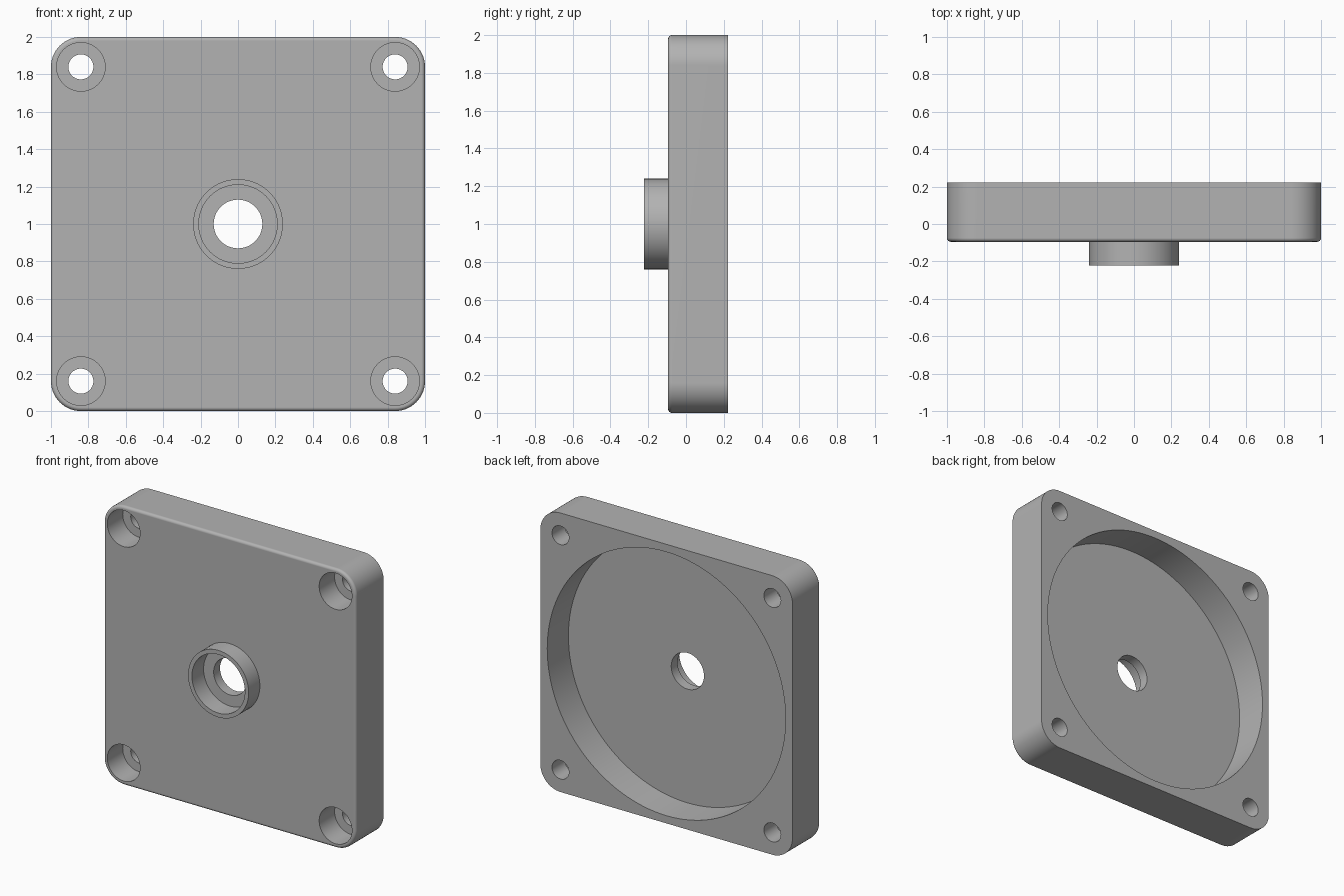
import bpy
import bmesh
from math import pi, radians
from mathutils import Matrix, Vector

cube = bpy.data.objects.get("Cube")
if cube:
    bpy.data.objects.remove(cube, do_unlink=True)

FRONT, BACK, BOSS_FRONT = -0.095, 0.222, -0.222
MID_Z = 1.0
CORNER = 0.84       # screw hole offset from the centre
OVER = 0.05         # how far cutters reach past a surface

grey = bpy.data.materials.new("plain grey")
grey.use_nodes = True
colour = (0.45, 0.45, 0.45, 1)
grey.diffuse_color = colour
grey.node_tree.nodes["Principled BSDF"].inputs["Base Color"].default_value = colour


def add_object(name, bm):
    mesh = bpy.data.meshes.new(name)
    bm.to_mesh(mesh)
    bm.free()
    mesh.materials.append(grey)
    obj = bpy.data.objects.new(name, mesh)
    bpy.context.collection.objects.link(obj)
    return obj


def cylinder(name, radius, y0, y1, x=0, z=MID_Z, sides=64):
    """Cylinder lying along y between two depths."""
    bm = bmesh.new()
    place = Matrix.Translation((x, (y0 + y1) / 2, z)) @ Matrix.Rotation(pi / 2, 4, "X")
    bmesh.ops.create_cone(bm, cap_ends=True, segments=sides, radius1=radius,
                          radius2=radius, depth=y1 - y0, matrix=place)
    return add_object(name, bm)


def combine(target, tool, operation):
    """Apply a boolean and discard the tool object."""
    tool.hide_render = True
    mod = target.modifiers.new("boolean", "BOOLEAN")
    mod.operation = operation
    mod.solver = "EXACT"
    mod.object = tool
    bpy.context.view_layer.objects.active = target
    bpy.ops.object.modifier_apply(modifier=mod.name)
    bpy.data.objects.remove(tool, do_unlink=True)


# Square plate with rounded corners and a small fillet round the front
bm = bmesh.new()
bmesh.ops.create_cube(bm, size=1, matrix=Matrix.Translation((0, (FRONT + BACK) / 2, MID_Z))
                      @ Matrix.Diagonal((2, BACK - FRONT, 2, 1)))
along_y = [e for e in bm.edges
           if abs((e.verts[0].co - e.verts[1].co).normalized().dot(Vector((0, 1, 0)))) > 0.9]
bmesh.ops.bevel(bm, geom=along_y, offset=0.16, segments=14, profile=0.5, affect="EDGES")
front_rim = [e for e in bm.edges if all(abs(v.co.y - FRONT) < 1e-4 for v in e.verts)]
bmesh.ops.bevel(bm, geom=front_rim, offset=0.02, segments=4, profile=0.5, affect="EDGES")
plate = add_object("cover_plate", bm)

# Raised centre boss with a stepped bore
combine(plate, cylinder("boss", 0.24, BOSS_FRONT, FRONT + OVER), "UNION")
combine(plate, cylinder("boss_bore", 0.21, BOSS_FRONT - OVER, -0.09), "DIFFERENCE")

# Wide round recess in the back
combine(plate, cylinder("back_recess", 0.945, -0.018, BACK + OVER, sides=128), "DIFFERENCE")
combine(plate, cylinder("centre_hole", 0.13, BOSS_FRONT - OVER, BACK + OVER), "DIFFERENCE")

# Counterbored screw holes in the four corners
for sx in (-1, 1):
    for sz in (-1, 1):
        x, z = sx * CORNER, MID_Z + sz * CORNER
        combine(plate, cylinder("counterbore", 0.13, FRONT - OVER, 0.08, x, z, 48), "DIFFERENCE")
        combine(plate, cylinder("screw_hole", 0.067, FRONT - OVER, BACK + OVER, x, z, 32),
                "DIFFERENCE")

# Smooth curved walls, crisp edges
bpy.ops.object.select_all(action="DESELECT")
plate.select_set(True)
bpy.context.view_layer.objects.active = plate
bpy.ops.object.shade_smooth_by_angle(angle=radians(35))
weighted = plate.modifiers.new("weighted normals", "WEIGHTED_NORMAL")
weighted.keep_sharp = True
